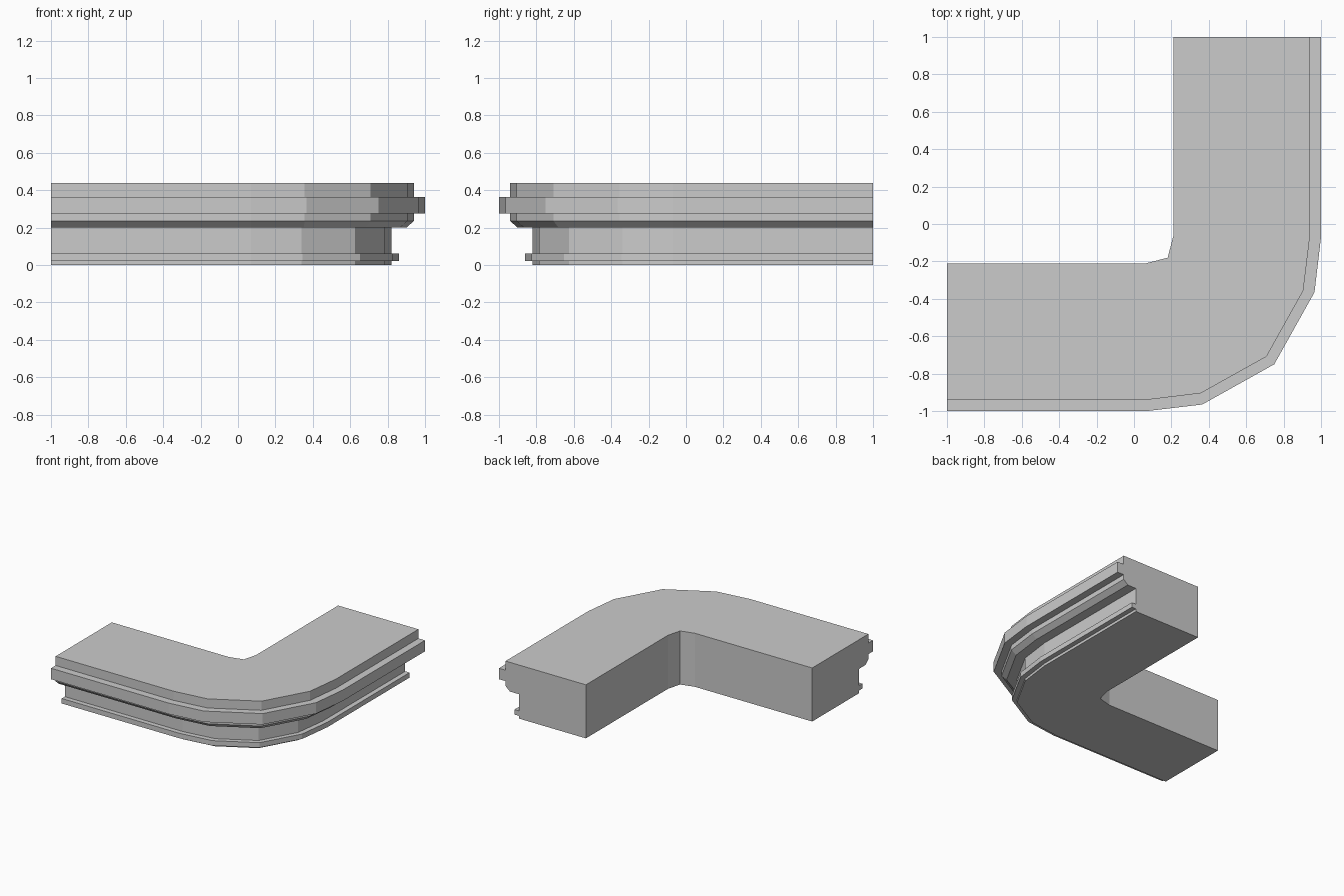
import bpy
import bmesh
from mathutils import Vector

cube = bpy.data.objects.get("Cube")
if cube:
    bpy.data.objects.remove(cube, do_unlink=True)

# Plain grey stone
stone = bpy.data.materials.new("grey stone")
stone.use_nodes = True
stone.diffuse_color = (0.6, 0.6, 0.6, 1)
stone.node_tree.nodes["Principled BSDF"].inputs["Base Color"].default_value = (0.6, 0.6, 0.6, 1)

# Moulded outer face, bottom to top: (inset from outer line, height)
moulding = [(0.18, 0), (0.18, 0.022), (0.14, 0.022), (0.14, 0.063), (0.18, 0.063),
            (0.18, 0.2), (0.1, 0.2), (0.06, 0.235), (0.06, 0.275), (0, 0.275),
            (0, 0.365), (0.06, 0.365), (0.06, 0.44)]
TOP = moulding[-1][1]

# Stations along the bend: outer point, inset direction, inner wall point
half = [((-1, -1), (0, 1), (-1, -0.21)),
        ((0.07, -1), (0, 1), (0.065, -0.21)),
        ((0.365, -0.965), (-0.14, 1), (0.065, -0.21))]
middle = ((0.75, -0.75), (-0.69, 0.69), (0.18, -0.18))


def mirrored(station):
    """Reflect a station across the corner's diagonal."""
    return tuple((-y, -x) for x, y in station)


stations = half + [middle] + [mirrored(s) for s in reversed(half)]

# Sweep the closed section through every station
bm = bmesh.new()
rings = []
for outer, inset, inner in stations:
    o, n = Vector(outer), Vector(inset)
    section = [(*(o + n * d), z) for d, z in moulding]
    section += [(*inner, TOP), (*inner, 0)]
    rings.append([bm.verts.new(p) for p in section])

for a, b in zip(rings, rings[1:]):
    for i in range(len(a)):
        j = (i + 1) % len(a)
        bm.faces.new((a[i], a[j], b[j], b[i]))

# Flat cut ends
bm.faces.new(rings[0])
bm.faces.new(reversed(rings[-1]))

bmesh.ops.remove_doubles(bm, verts=bm.verts[:], dist=0.0005)
bmesh.ops.recalc_face_normals(bm, faces=bm.faces[:])

mesh = bpy.data.meshes.new("corner_moulding")
bm.to_mesh(mesh)
bm.free()
mesh.materials.append(stone)
bpy.context.collection.objects.link(bpy.data.objects.new("corner_moulding", mesh))
